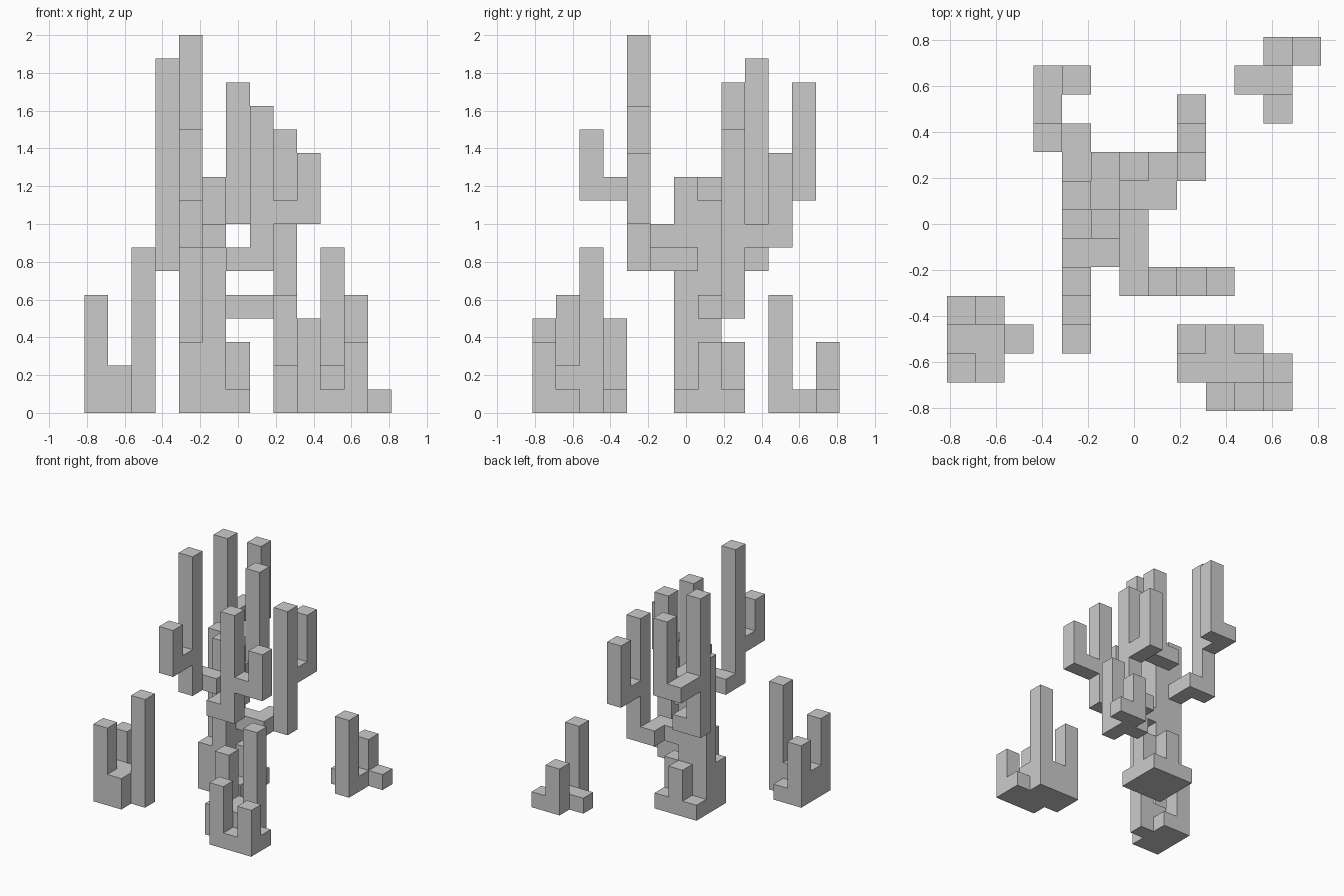
import bpy, bmesh, math
from mathutils import Vector

if "Cube" in bpy.data.objects:
    bpy.data.objects.remove(bpy.data.objects["Cube"])

U = 0.125  # block size; block (x, y, z) is centred on x*U, y*U and rests on z*U
R, B, UP = Vector((1, 0, 0)), Vector((0, 1, 0)), Vector((0, 0, 1))
L, F = -R, -B  # right, back, up, left, front
HERE = R * 0
parts = {}


def cell(p):
    return tuple(round(v) for v in p)


def rise(p, n):
    """A block and n more stacked on it."""
    return {cell(p + UP * k) for k in range(n + 1)}


def branch(p, steps, n):
    """Walk block by block from p, then grow up n blocks; returns cells and elbow."""
    cells = set()
    for s in steps:
        p = p + s
        cells.add(cell(p))
    return cells | rise(p, n), p


def arm(name, start, steps, n, fork_at=0, fork_steps=(), fork_n=0):
    """Arm with an elbow and a smaller fork leaving its upright."""
    cells, elbow = branch(Vector(start), [HERE] + steps, n)
    if fork_steps:
        cells |= branch(elbow + UP * fork_at, fork_steps, fork_n)[0]
    parts[name] = cells


def clump(name, x, y, stalks):
    """Upright stalks around a centre: height -> offsets from that centre."""
    parts[name] = set()
    for h, offsets in stalks.items():
        for o in offsets:
            parts[name] |= rise(R * x + B * y + o, h - 1)


# main cactus: square foot with stubs, then the stem
square = [a + b for a in (L, HERE, R) for b in (F, HERE, B)]
clump("main_foot", -1, 1, {1: square, 3: [L + F, R, B]})
clump("main_stem", -1, 1, {9: [HERE], 10: [F, L]})
parts["main_foot"] -= parts["main_stem"]

# arms
arm("arm_front_right", (0, 0, 6), [F, F, R], 6, 2, [R, R], 2)
arm("arm_front_left", (-1, -1, 7), [L, F], 8, 2, [F, F], 2)
arm("arm_back_left", (-2, 2, 6), [B, L], 8, 3, [B, B, R], 4)
arm("arm_back_right", (0, 1, 4), [R, B, R], 7, 3, [B, B], 3)
arm("arm_top", (-1, 2, 8), [R], 5)

# small cacti around it
clump("small_cactus_front_left", -5, -4,
      {1: [B], 2: [HERE, L, F], 4: [L + B], 5: [L + F], 7: [R]})
clump("small_cactus_front_right", 4, -5,
      {1: [R, F], 2: [HERE, L, L + L, L + B], 3: [R + F], 4: [L + F],
       5: [L + L + B], 7: [B]})
clump("small_cactus_back_right", 5, 5, {1: [HERE, L, B + R], 3: [B], 5: [F]})

solid = set().union(*parts.values())


def build(name, cells):
    """Skin the outside of the blocks and merge flat areas."""
    bm = bmesh.new()
    for c in sorted(cells):
        mid = Vector(c) + UP / 2
        for d in (R, L, B, F, UP, -UP):
            if cell(Vector(c) + d) in solid:
                continue
            a = Vector((d.y, d.z, d.x)) / 2
            b = d.cross(a)
            m = mid + d / 2
            bm.faces.new([bm.verts.new(p * U)
                          for p in (m - a - b, m + a - b, m + a + b, m - a + b)])
    bmesh.ops.remove_doubles(bm, verts=bm.verts[:], dist=1e-4)
    bmesh.ops.dissolve_limit(bm, angle_limit=math.radians(1),
                             verts=bm.verts[:], edges=bm.edges[:])
    mesh = bpy.data.meshes.new(name)
    bm.to_mesh(mesh)
    bm.free()
    bpy.context.collection.objects.link(bpy.data.objects.new(name, mesh))


for name, cells in parts.items():
    build(name, cells)
